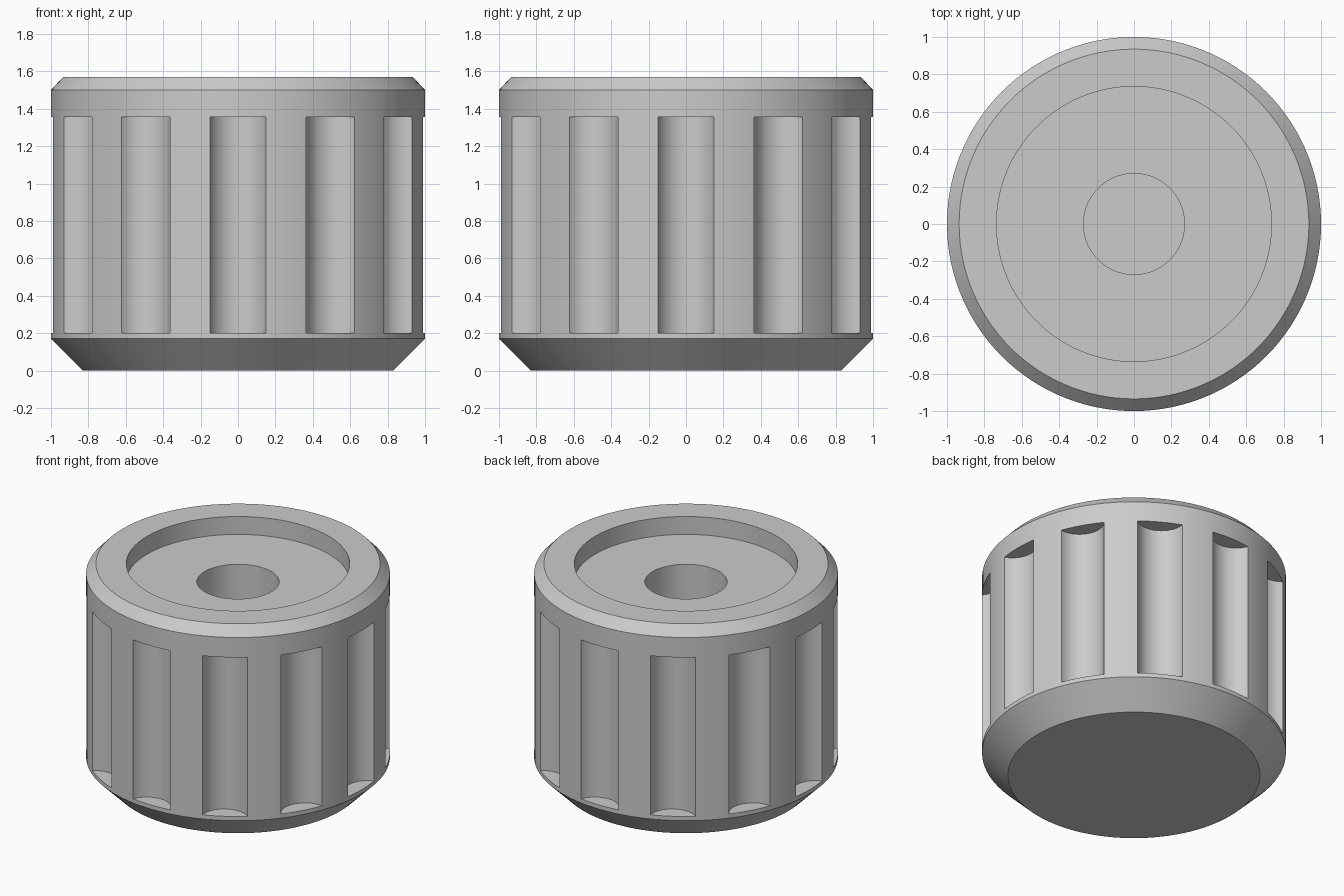
import bpy, bmesh
from math import cos, sin, pi, tau
from mathutils import Matrix, Vector

if "Cube" in bpy.data.objects:
    bpy.data.objects.remove(bpy.data.objects["Cube"])

SEGMENTS = 120
FLUTES = 12
FLUTE_RADIUS = 0.16
FLUTE_CENTRE = 1.045
FLUTE_BOTTOM, FLUTE_TOP = 0.20, 1.355

grey = bpy.data.materials.new("plain grey")
grey.use_nodes = True
colour = (0.6, 0.6, 0.6, 1)
grey.diffuse_color = colour
grey.node_tree.nodes["Principled BSDF"].inputs["Base Color"].default_value = colour


def make_object(name, bm):
    bmesh.ops.recalc_face_normals(bm, faces=bm.faces)
    mesh = bpy.data.meshes.new(name)
    bm.to_mesh(mesh)
    bm.free()
    mesh.materials.append(grey)
    obj = bpy.data.objects.new(name, mesh)
    bpy.context.collection.objects.link(obj)
    return obj


def lathe(name, profile):
    """Revolve (radius, height) points about z, closing both ends with a disc."""
    bm = bmesh.new()
    rings = [[bm.verts.new((r * cos(tau * i / SEGMENTS), r * sin(tau * i / SEGMENTS), z))
              for i in range(SEGMENTS)] for r, z in profile]
    for low, high in zip(rings, rings[1:]):
        for i in range(SEGMENTS):
            j = (i + 1) % SEGMENTS
            bm.faces.new((low[i], low[j], high[j], high[i]))
    bm.faces.new(rings[0])
    bm.faces.new(rings[-1])
    return make_object(name, bm)


# Knob body: chamfered outside, shallow top recess, then the blind shaft hole
knob = lathe("knob_body", [
    (0.83, 0), (1, 0.17), (1, 1.50), (0.935, 1.57),
    (0.735, 1.57), (0.735, 1.44), (0.27, 1.44), (0.27, 0.5),
])

# Ring of round cutters for the grip flutes
bm = bmesh.new()
for k in range(FLUTES):
    angle = tau * k / FLUTES
    place = Vector((FLUTE_CENTRE * cos(angle), FLUTE_CENTRE * sin(angle),
                    (FLUTE_BOTTOM + FLUTE_TOP) / 2))
    bmesh.ops.create_cone(bm, cap_ends=True, segments=48, radius1=FLUTE_RADIUS,
                          radius2=FLUTE_RADIUS, depth=FLUTE_TOP - FLUTE_BOTTOM,
                          matrix=Matrix.Translation(place) @ Matrix.Rotation(angle, 4, "Z"))
cutter = make_object("flute_cutter", bm)
cutter.hide_render = True

# Cut the flutes and keep the result as the body's mesh
cut = knob.modifiers.new("flutes", "BOOLEAN")
cut.operation = "DIFFERENCE"
cut.solver = "EXACT"
cut.object = cutter
bpy.ops.object.select_all(action="DESELECT")
bpy.context.view_layer.objects.active = knob
knob.select_set(True)
bpy.ops.object.modifier_apply(modifier=cut.name)
bpy.data.objects.remove(cutter)

# Smooth the round walls, keep the rims crisp
bpy.ops.object.shade_smooth_by_angle(angle=pi / 7)
